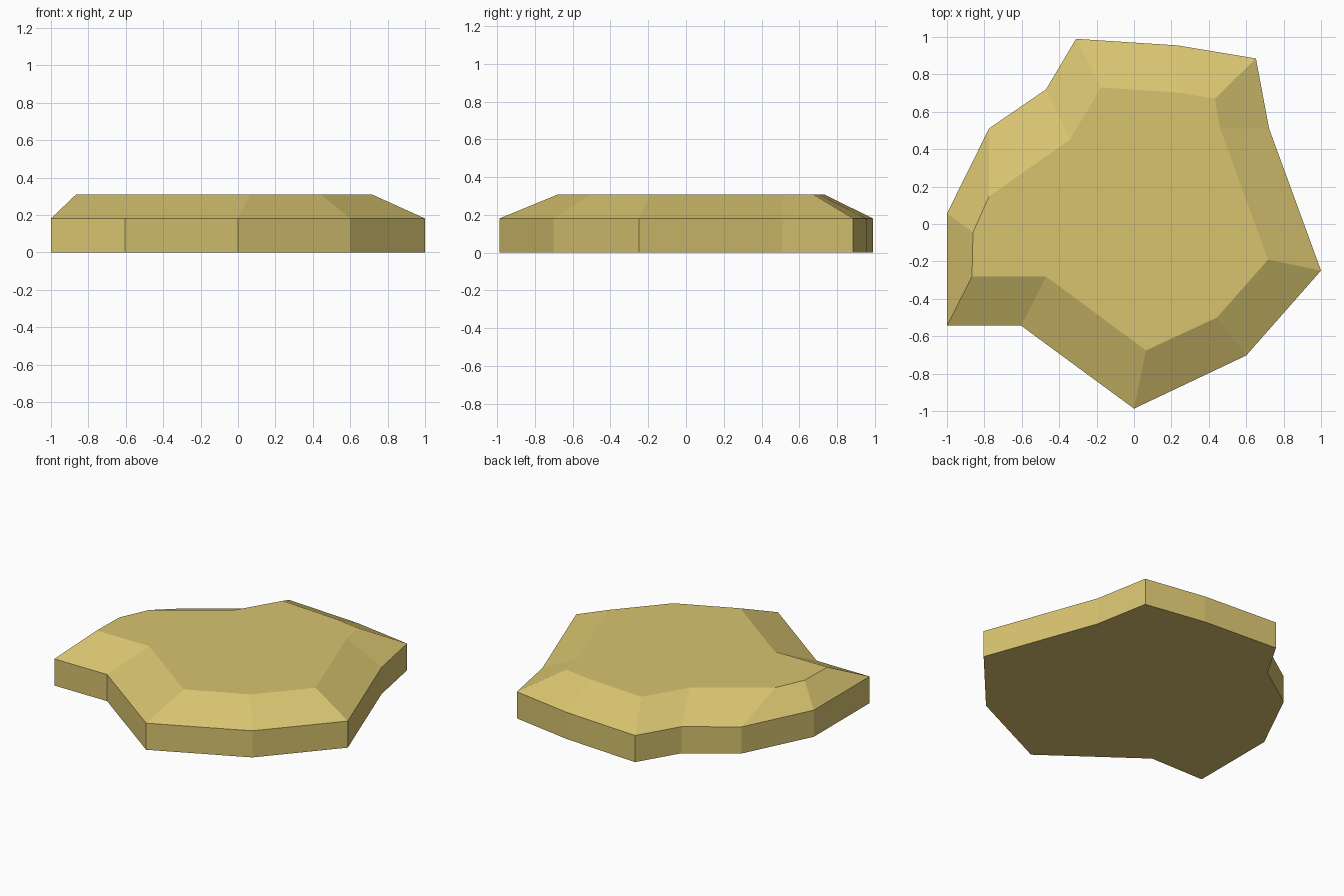
import bpy, bmesh

if "Cube" in bpy.data.objects:
    bpy.data.objects.remove(bpy.data.objects["Cube"])

# Outline of the slab and of its smaller flat top, counter-clockwise
outer = [(0, -.987), (.6, -.703), (1, -.249), (.722, .511), (.652, .885), (.23, .955),
         (-.31, .99), (-.47, .72), (-.775, .511), (-1, .056), (-1, -.544), (-.603, -.544)]
inner = [(.064, -.676), (.444, -.5), (.717, -.19), (.46, .511), (.433, .671), (.23, .703),
         (-.176, .73), (-.342, .452), (-.775, .147), (-.861, -.045), (-.866, -.281), (-.47, -.281)]

sand = bpy.data.materials.new("sand")
sand.diffuse_color = (.687, .552, .162, 1)
sand.use_nodes = True
sand.node_tree.nodes["Principled BSDF"].inputs["Base Color"].default_value = sand.diffuse_color

# Stack three rings: ground, rim, flat top
bm = bmesh.new()
rings = [[bm.verts.new((x, y, z)) for x, y in ring]
         for ring, z in ((outer, 0), (outer, .181), (inner, .309))]
n = len(outer)

# Straight side walls and sloped bevel
for low, high in zip(rings, rings[1:]):
    for i in range(n):
        j = (i + 1) % n
        bm.faces.new((low[i], low[j], high[j], high[i]))

# Flat top and underside
bm.faces.new(rings[-1])
bm.faces.new(rings[0][::-1])

mesh = bpy.data.meshes.new("rock_slab")
bm.to_mesh(mesh)
bm.free()
mesh.materials.append(sand)
slab = bpy.data.objects.new("rock_slab", mesh)
bpy.context.collection.objects.link(slab)
